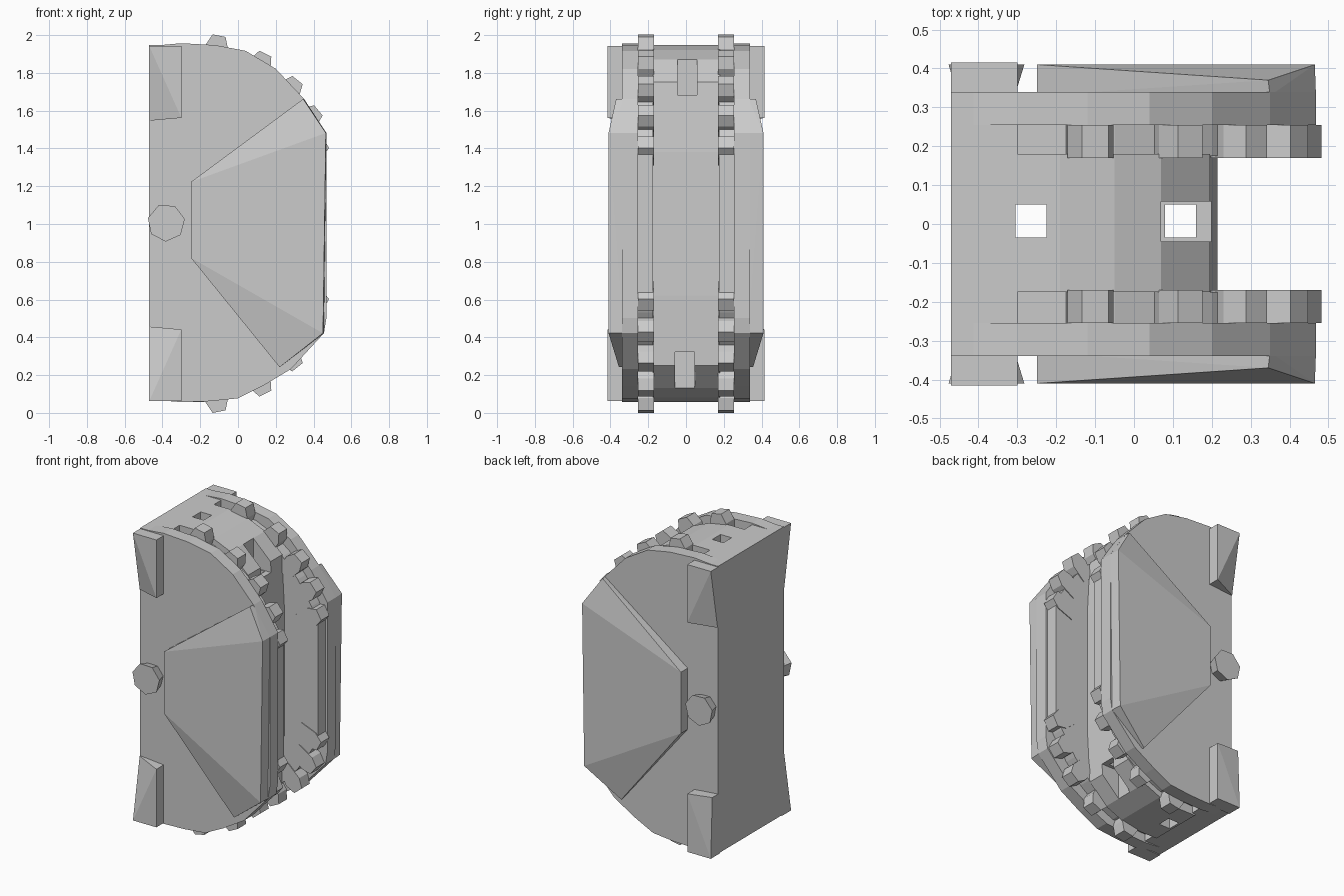
import bpy, bmesh, math
from mathutils import Vector

if "Cube" in bpy.data.objects:
    bpy.data.objects.remove(bpy.data.objects["Cube"])


def finish(name, bm):
    bmesh.ops.recalc_face_normals(bm, faces=bm.faces)
    me = bpy.data.meshes.new(name)
    bm.to_mesh(me)
    bm.free()
    ob = bpy.data.objects.new(name, me)
    bpy.context.collection.objects.link(ob)
    return ob


def extrude(name, pts, y0, y1):
    """Prism from an (x, z) outline between two y values."""
    bm = bmesh.new()
    a = [bm.verts.new((x, y0, z)) for x, z in pts]
    b = [bm.verts.new((x, y1, z)) for x, z in pts]
    bm.faces.new(a)
    bm.faces.new(b[::-1])
    n = len(pts)
    for i in range(n):
        j = (i + 1) % n
        bm.faces.new((a[i], a[j], b[j], b[i]))
    return finish(name, bm)


def hull(name, pts):
    bm = bmesh.new()
    for p in pts:
        bm.verts.new(p)
    r = bmesh.ops.convex_hull(bm, input=bm.verts)
    junk = [g for g in r["geom_interior"] if isinstance(g, bmesh.types.BMVert)]
    if junk:
        bmesh.ops.delete(bm, geom=junk, context='VERTS')
    bmesh.ops.dissolve_limit(bm, angle_limit=0.02, verts=bm.verts, edges=bm.edges)
    return finish(name, bm)


def box(name, x0, x1, y0, y1, z0, z1):
    return extrude(name, [(x0, z0), (x1, z0), (x1, z1), (x0, z1)], y0, y1)


def mirrored(half):
    """Close an upper outline with its reflection about z = 1."""
    return half + [(x, 2 - z) for x, z in reversed(half)]


# Central drum with recessed front and guide slots
drum = extrude("drum", mirrored([(-0.32, 1.945), (-0.19, 1.945), (-0.05, 1.92), (0.07, 1.87),
                                 (0.195, 1.75), (0.215, 1.38)]), -0.175, 0.18)
cutters = [box("slot_cutter", -0.305, -0.225, -0.035, 0.05, -1, 3),
           box("slot_cutter", 0.08, 0.16, -0.035, 0.05, -1, 3),
           box("slot_cutter", 0.07, 0.4, -0.045, 0.058, 1.68, 2.2),
           box("slot_cutter", 0.07, 0.4, -0.058, 0.045, -0.2, 0.32)]

# Back slab
slab = box("back_slab", -0.47, -0.30, -0.34, 0.34, 0.065, 1.945)
for ob in (drum, slab):
    for c in cutters:
        m = ob.modifiers.new("slot", 'BOOLEAN')
        m.operation = 'DIFFERENCE'
        m.solver = 'EXACT'
        m.object = c
dg = bpy.context.evaluated_depsgraph_get()
for ob in (drum, slab):
    me = bpy.data.meshes.new_from_object(ob.evaluated_get(dg))
    ob.modifiers.clear()
    ob.data = me
for c in cutters:
    bpy.data.objects.remove(c)

flange = [(-0.47, 0.07), (-0.47, 1.94), (-0.3, 1.955), (-0.12, 1.945), (0.04, 1.915), (0.2, 1.82),
          (0.35, 1.66), (0.468, 1.48), (0.468, 0.5), (0.455, 0.42), (0.28, 0.23),
          (0.13, 0.14), (0.0, 0.075), (-0.15, 0.06), (-0.3, 0.055)]
track = mirrored([(-0.32, 1.89), (-0.05, 1.88), (0.1, 1.815), (0.2, 1.74), (0.31, 1.62),
                  (0.41, 1.47), (0.455, 1.38)])

# Teeth: centre of the crown (x, z), pointing away from the drum centre
teeth = [(-0.1, 1.995), (0.145, 1.90), (0.315, 1.76), (0.425, 1.6), (0.465, 1.43)]

for s, side in ((-1, "front"), (1, "rear")):
    # Round flange and recessed toothed track beside it
    extrude(side + "_flange", flange, s * 0.255, s * 0.34)
    extrude(side + "_track", track, s * 0.175, s * 0.256)
    for x, z in teeth:
        for low in (False, True):
            d = Vector((x + 0.3, z - 1)).normalized()
            t = Vector((d.y, -d.x))
            c = Vector((x, z))
            ring = [c + t * 0.035, c - t * 0.035, c - d * 0.06 - t * 0.06,
                    c - d * 0.17 - t * 0.045, c - d * 0.17 + t * 0.045, c - d * 0.06 + t * 0.06]
            pts = [(p.x, 2 - p.y if low else p.y) for p in ring]
            extrude(side + "_tooth", pts, s * 0.17, s * 0.255)

    # Raised faceted side plate
    outer = [(-0.25, 1.22), (0.465, 1.48), (0.45, 0.42), (-0.25, 0.82)]
    inner = [(-0.25, 1.22), (0.35, 1.66), (0.468, 1.48), (0.455, 0.42), (0.22, 0.24), (-0.25, 0.82)]
    hull(side + "_side_plate",
         [(x, s * 0.41, z) for x, z in outer] + [(x, s * 0.33, z) for x, z in inner]
         + [(0.345, s * 0.37, 1.66), (0.22, s * 0.355, 0.24)])

    # Corner blocks, thinning along the back edge towards the middle
    for low in (False, True):
        thin = 0.40 if (low and s > 0) else 0.345
        ends = [(-0.47, 0.415, 1.94), (-0.3, 0.415, 1.94), (-0.3, 0.415, 1.56), (-0.47, thin, 1.545)]
        pts = [(x, s * y, 2 - z if low else z) for x, y0, z in ends for y in (y0, 0.32)]
        hull(side + "_corner_block", pts)

    # Flared pivot bolt
    pts = []
    for k in range(7):
        a = math.tau * k / 7 + 0.2
        for r, y in ((0.1, 0.41), (0.075, 0.33)):
            pts.append((-0.38 + r * math.cos(a), s * y, 1.005 + r * math.sin(a)))
    hull(side + "_pivot_bolt", pts)

# Stand on the ground with the teeth exactly at z = 0
bpy.context.view_layer.update()
low = min(v.co.z for o in bpy.data.objects for v in o.data.vertices)
for o in bpy.data.objects:
    for v in o.data.vertices:
        v.co.z -= low
